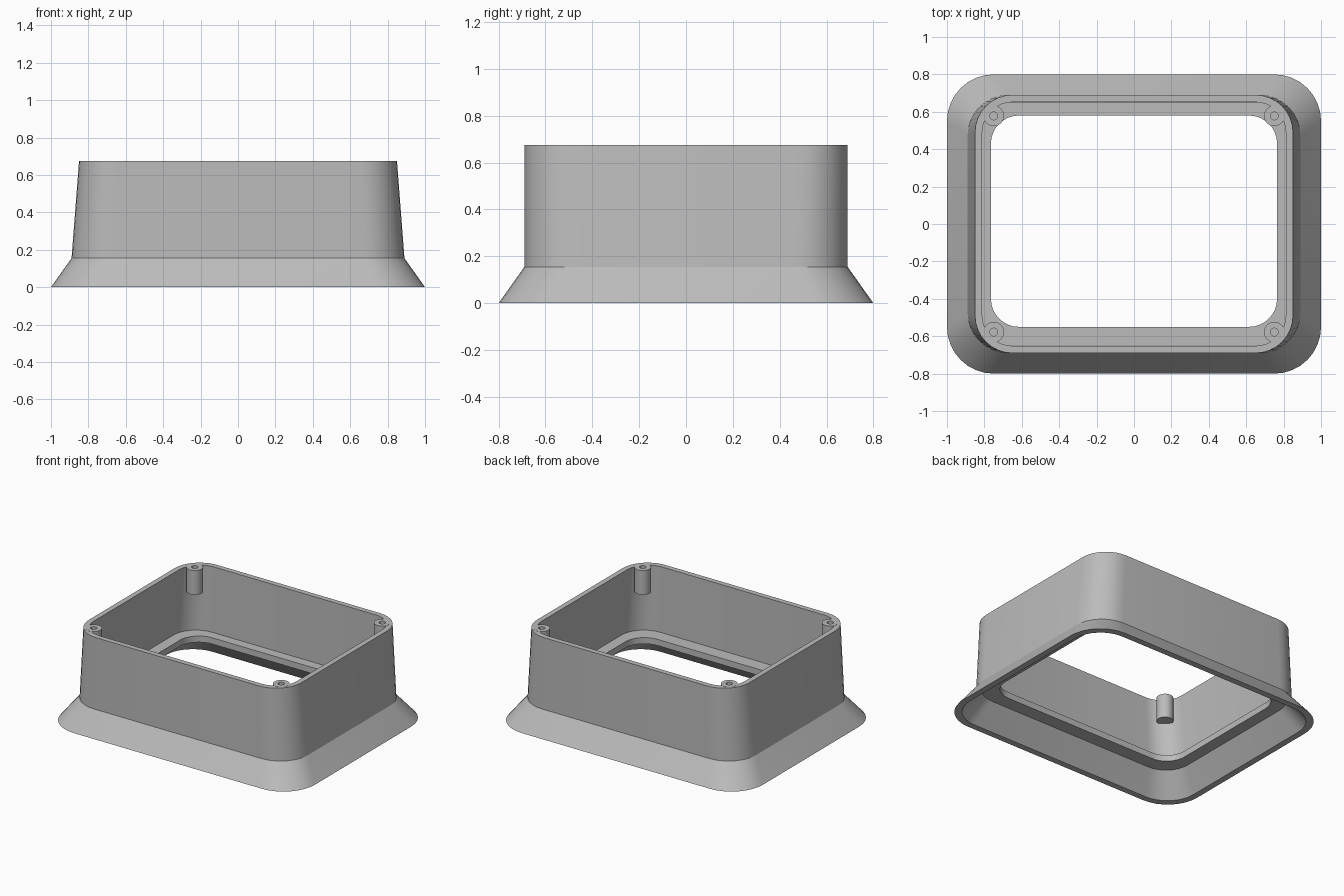
import bpy, bmesh
from math import sin, cos, pi

cube = bpy.data.objects.get("Cube")
if cube:
    bpy.data.objects.remove(cube)

grey = bpy.data.materials.new("light grey plastic")
grey.use_nodes = True
grey.diffuse_color = (0.5, 0.5, 0.5, 1)
grey.node_tree.nodes["Principled BSDF"].inputs["Base Color"].default_value = (0.5, 0.5, 0.5, 1)


def rounded_rect(hx, hy, r, z, y0=0, steps=8):
    """Counter-clockwise rounded rectangle at height z."""
    pts = []
    for k, (sx, sy) in enumerate([(1, 1), (-1, 1), (-1, -1), (1, -1)]):
        for i in range(steps + 1):
            a = (k + i / steps) * pi / 2
            pts.append((sx * (hx - r) + r * cos(a), y0 + sy * (hy - r) + r * sin(a), z))
    return pts


def circle(cx, cy, r, z, n=24):
    return [(cx + r * cos(2 * pi * i / n), cy + r * sin(2 * pi * i / n), z) for i in range(n)]


def loft(name, rings, closed=False):
    """Skin rings of equal length; closed joins last to first, otherwise ends are capped."""
    bm = bmesh.new()
    loops = [[bm.verts.new(p) for p in ring] for ring in rings]
    pairs = list(zip(loops, loops[1:]))
    if closed:
        pairs.append((loops[-1], loops[0]))
    else:
        bm.faces.new(loops[0])
        bm.faces.new(loops[-1])
    for a, b in pairs:
        n = len(a)
        for i in range(n):
            j = (i + 1) % n
            bm.faces.new((a[i], a[j], b[j], b[i]))
    bmesh.ops.recalc_face_normals(bm, faces=bm.faces)
    mesh = bpy.data.meshes.new(name)
    bm.to_mesh(mesh)
    bm.free()
    mesh.materials.append(grey)
    ob = bpy.data.objects.new(name, mesh)
    bpy.context.collection.objects.link(ob)
    bpy.ops.object.select_all(action='DESELECT')
    ob.select_set(True)
    bpy.context.view_layer.objects.active = ob
    bpy.ops.object.shade_smooth_by_angle(angle=pi / 7)
    return ob


TOP, KINK, LEDGE = 0.675, 0.155, 0.2

# Flared skirt, tapered walls and inner ledge as one closed section
loft("housing_shell", [
    rounded_rect(1.0, 0.8, 0.25, 0),
    rounded_rect(0.89, 0.69, 0.22, KINK),
    rounded_rect(0.85, 0.69, 0.2, TOP),
    rounded_rect(0.812, 0.652, 0.165, TOP),
    rounded_rect(0.845, 0.65, 0.18, LEDGE),
    rounded_rect(0.765, 0.565, 0.15, LEDGE, 0.015),
    rounded_rect(0.765, 0.565, 0.15, KINK, 0.015),
    rounded_rect(0.85, 0.65, 0.18, KINK),
    rounded_rect(0.955, 0.755, 0.22, 0),
], closed=True)

# Corner screw posts with blind holes
for side, sx in (("left", 1), ("right", -1)):
    for end, sy in (("front", -1), ("back", 1)):
        x, y = sx * 0.75, sy * 0.578
        loft(f"screw_post_{end}_{side}", [
            circle(x, y, 0.055, 0.5),
            circle(x, y, 0.055, TOP + 0.001),
            circle(x, y, 0.021, TOP + 0.001),
            circle(x, y, 0.021, TOP - 0.13),
        ])
